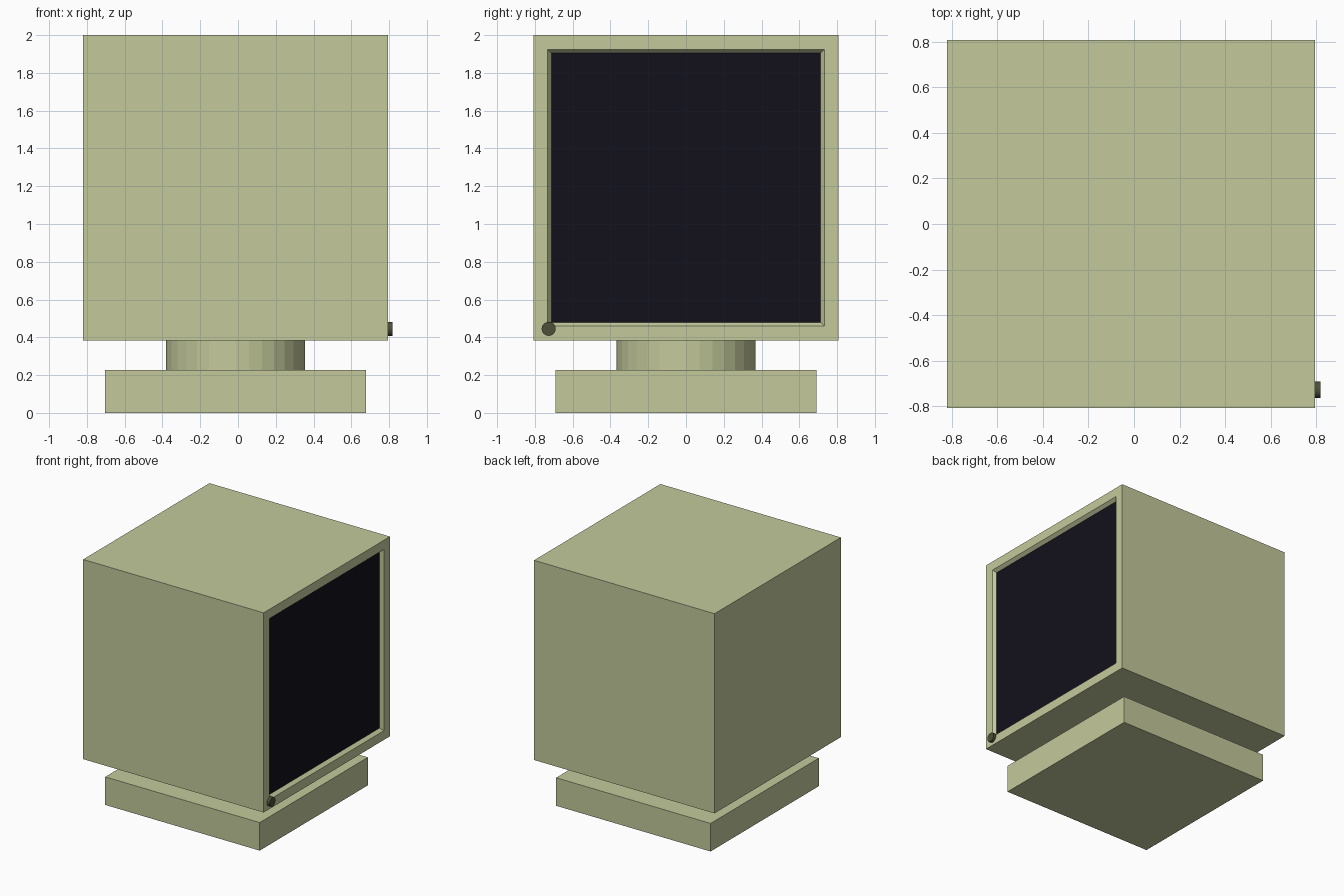
import bpy, bmesh
from math import pi
from mathutils import Vector

if "Cube" in bpy.data.objects:
    bpy.data.objects.remove(bpy.data.objects["Cube"])


def material(name, rgb):
    m = bpy.data.materials.new(name)
    m.diffuse_color = (*rgb, 1)
    m.use_nodes = True
    m.node_tree.nodes["Principled BSDF"].inputs["Base Color"].default_value = m.diffuse_color
    return m


beige = material("beige_plastic", (0.55, 0.59, 0.33))
olive = material("dark_olive", (0.075, 0.078, 0.04))
black = material("dark_glass", (0.006, 0.005, 0.01))


def box(name, size, centre, mat):
    bpy.ops.mesh.primitive_cube_add(size=1, location=centre)
    ob = bpy.context.object
    ob.name = name
    ob.scale = size
    bpy.ops.object.transform_apply(location=False, rotation=False, scale=True)
    ob.data.materials.append(mat)
    return ob


def cylinder(name, radius, depth, centre, mat, rot=(0, 0, 0)):
    bpy.ops.mesh.primitive_cylinder_add(vertices=32, radius=radius, depth=depth,
                                        location=centre, rotation=rot)
    ob = bpy.context.object
    ob.name = name
    ob.data.materials.append(mat)
    return ob


CX = -0.013      # body sits slightly back so the knob stays inside the bounds
S = 1.616        # cubic casing

# Stand: square foot and round neck
box("foot", (1.383, 1.383, 0.227), (CX, 0, 0.1135), beige)
cylinder("neck", 0.368, 0.158, (CX, 0, 0.306), beige)

# Casing with inset, sloped screen recess on the +x face
casing = box("casing", (S, S, S), (CX, 0, 2 - S / 2), beige)
casing.data.materials.append(black)
bm = bmesh.new()
bm.from_mesh(casing.data)
screen = max(bm.faces, key=lambda f: f.normal.x)
bmesh.ops.inset_region(bm, faces=[screen], thickness=0.106)
bmesh.ops.inset_region(bm, faces=[screen], thickness=0.029)
bmesh.ops.translate(bm, verts=screen.verts, vec=Vector((-0.027, 0, 0)))
screen.material_index = 1
bm.to_mesh(casing.data)
bm.free()

# Power knob in the lower corner of the bezel
cylinder("power_knob", 0.037, 0.03, (0.803, -0.727, 0.445), olive, (0, pi / 2, 0))
